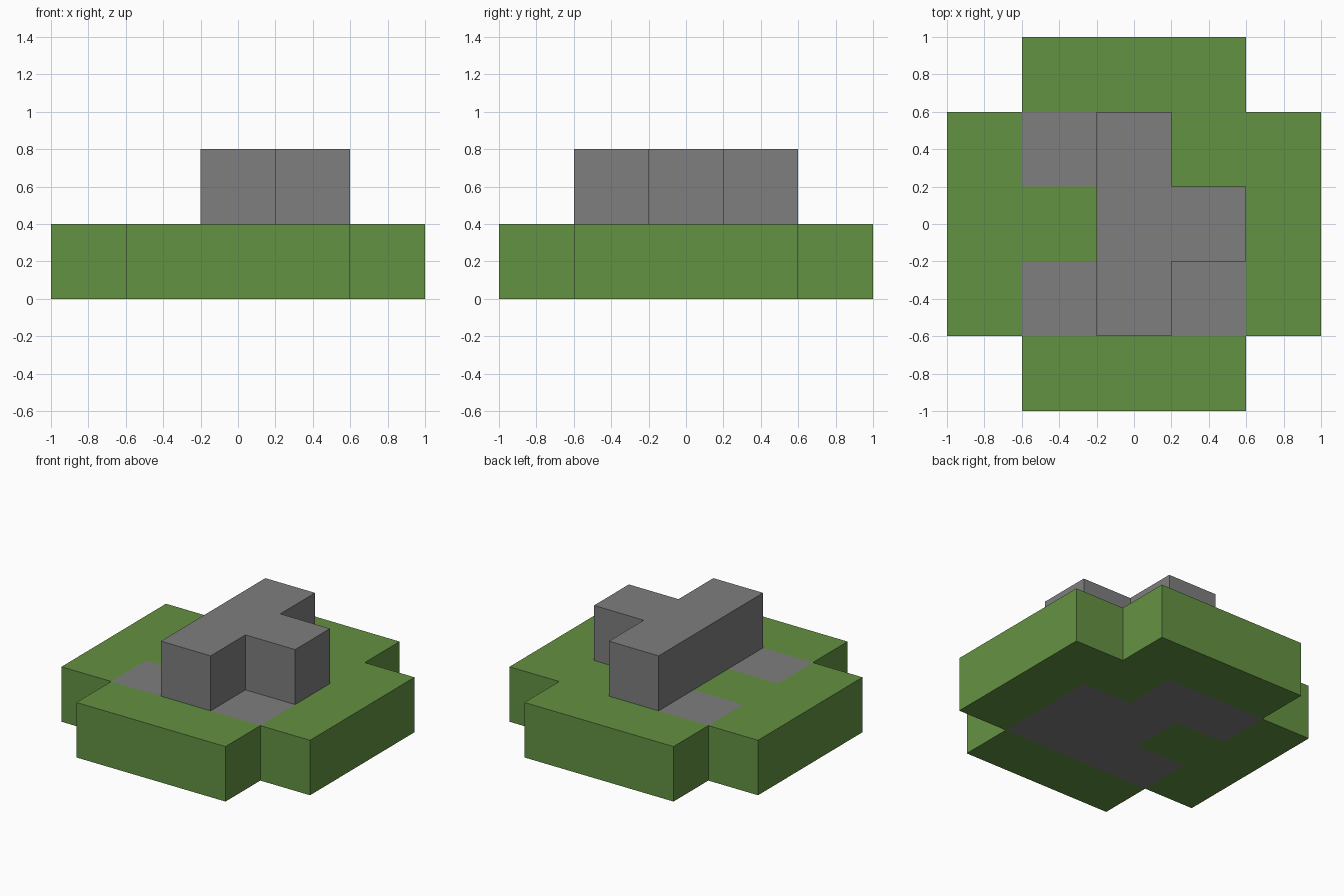
import bpy
import bmesh

cube = bpy.data.objects.get("Cube")
if cube:
    bpy.data.objects.remove(cube, do_unlink=True)

CELL = 0.4


def make_material(name, colour):
    mat = bpy.data.materials.new(name)
    mat.use_nodes = True
    mat.diffuse_color = colour
    mat.node_tree.nodes["Principled BSDF"].inputs["Base Color"].default_value = colour
    return mat


grass = make_material("grass green", (0.127, 0.287, 0.054, 1))
stone = make_material("stone grey", (0.21, 0.21, 0.21, 1))


def build_layer(name, cells, bottom, materials, stone_cells=(), covered=(), floor=True):
    """Join square cells into one block, with walls only around the outside."""
    bm = bmesh.new()
    h = CELL / 2
    top = bottom + CELL
    for i, j in sorted(cells):
        x, y = i * CELL, j * CELL
        ring = [(x - h, y - h), (x + h, y - h), (x + h, y + h), (x - h, y + h)]
        low = [bm.verts.new((*p, bottom)) for p in ring]
        high = [bm.verts.new((*p, top)) for p in ring]
        faces = []
        if (i, j) not in covered:
            faces.append(bm.faces.new(high))
        if floor:
            faces.append(bm.faces.new(low[::-1]))
        for k, (di, dj) in enumerate([(0, -1), (1, 0), (0, 1), (-1, 0)]):
            if (i + di, j + dj) not in cells:
                n = (k + 1) % 4
                faces.append(bm.faces.new((low[k], low[n], high[n], high[k])))
        for f in faces:
            f.material_index = int((i, j) in stone_cells)
    bmesh.ops.remove_doubles(bm, verts=bm.verts[:], dist=0.001)
    bmesh.ops.delete(bm, geom=[v for v in bm.verts if not v.link_faces], context="VERTS")
    mesh = bpy.data.meshes.new(name)
    bm.to_mesh(mesh)
    bm.free()
    for mat in materials:
        mesh.materials.append(mat)
    obj = bpy.data.objects.new(name, mesh)
    bpy.context.collection.objects.link(obj)
    return obj


# Cross-shaped ground: a five by five square without its corners
span = range(-2, 3)
ground = {(i, j) for i in span for j in span if abs(i) + abs(j) < 4}

# Raised T-shaped wall, and the paving that lies flush with the grass
wall = {(0, -1), (0, 0), (0, 1), (1, 0)}
paving = {(-1, 1), (-1, -1), (1, -1)}

build_layer("ground_base", ground, 0, [grass, stone], wall | paving, covered=wall)
build_layer("raised_wall", wall, CELL, [stone], floor=False)
